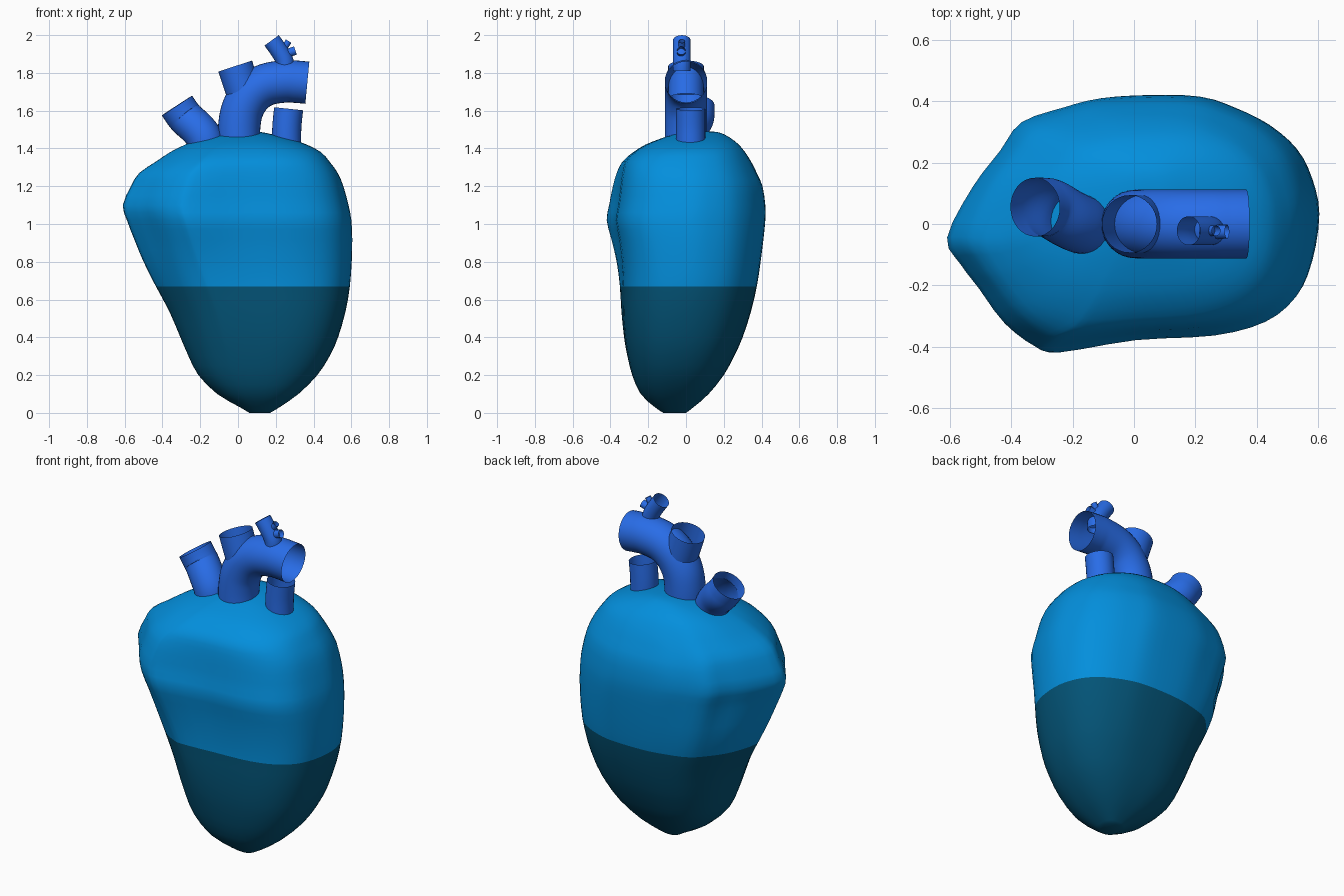
import bpy, bmesh, math
from mathutils import Vector

if "Cube" in bpy.data.objects:
    bpy.data.objects.remove(bpy.data.objects["Cube"])


def material(name, col):
    m = bpy.data.materials.new(name)
    m.diffuse_color = (*col, 1)
    m.use_nodes = True
    m.node_tree.nodes["Principled BSDF"].inputs["Base Color"].default_value = m.diffuse_color
    return m


UPPER = material("bright blue", (0.001, 0.275, 0.72))
LOWER = material("dark teal", (0.001, 0.088, 0.185))
VESSEL = material("royal blue", (0.022, 0.155, 0.82))


def spline(pts, steps, closed=False):
    """Catmull-Rom curve through points of any dimension."""
    n = len(pts)
    get = (lambda i: pts[i % n]) if closed else (lambda i: pts[max(0, min(n - 1, i))])
    out = []
    for i in range(n if closed else n - 1):
        a, b, c, d = (get(i + k) for k in (-1, 0, 1, 2))
        for s in range(steps):
            t = s / steps
            out.append([0.5 * (2 * q + (r - p) * t + (2 * p - 5 * q + 4 * r - w) * t * t
                               + (3 * q - p - 3 * r + w) * t ** 3)
                        for p, q, r, w in zip(a, b, c, d)])
    if not closed:
        out.append(list(pts[-1]))
    return out


def loft(name, rings, mats, caps=False, split=None):
    """Skin a list of rings; faces below the split height use the second material."""
    bm = bmesh.new()
    vs = [[bm.verts.new(p) for p in r] for r in rings]
    n = len(vs[0])
    for a, b in zip(vs, vs[1:]):
        for i in range(n):
            j = (i + 1) % n
            bm.faces.new((a[i], a[j], b[j], b[i]))
    if caps:
        bm.faces.new(vs[0][::-1])
        bm.faces.new(vs[-1])
    bmesh.ops.recalc_face_normals(bm, faces=bm.faces)
    for f in bm.faces:
        f.smooth = True
        if split is not None and f.calc_center_median().z < split:
            f.material_index = 1
    me = bpy.data.meshes.new(name)
    bm.to_mesh(me)
    bm.free()
    for m in mats:
        me.materials.append(m)
    ob = bpy.data.objects.new(name, me)
    bpy.context.collection.objects.link(ob)
    return ob


# Heart body: widest plan outline, blended to a rounder section low down
PLAN = [(.605, .03), (.58, .15), (.53, .25), (.44, .33), (.33, .385), (.22, .42),
        (.06, .425), (-.1, .415), (-.22, .385), (-.36, .335), (-.43, .24), (-.52, .12),
        (-.605, -.05), (-.56, -.14), (-.5, -.22), (-.42, -.33), (-.32, -.405),
        (-.25, -.42), (0, -.38), (.26, -.365), (.43, -.32), (.53, -.24), (.58, -.13)]
outline = spline(PLAN, 3, closed=True)

# z, x min, x max, y min, y max, share of the plan outline
ROWS = [(0, .06, .17, -.12, 0, 0), (.03, .01, .22, -.165, .04, 0),
        (.1, -.11, .32, -.24, .12, 0), (.2, -.21, .42, -.285, .20, .05),
        (.3, -.262, .485, -.31, .255, .15), (.4, -.305, .53, -.328, .30, .25),
        (.54, -.365, .57, -.342, .345, .4), (.67, -.435, .592, -.35, .375, .55),
        (.8, -.50, .602, -.367, .395, .7), (.92, -.55, .605, -.395, .41, .9),
        (1.02, -.588, .60, -.42, .42, 1), (1.1, -.61, .585, -.407, .42, 1),
        (1.2, -.567, .558, -.387, .405, .9), (1.27, -.523, .528, -.367, .375, .75),
        (1.33, -.435, .485, -.337, .345, .55), (1.38, -.36, .44, -.28, .313, .4),
        (1.42, -.28, .365, -.215, .28, .2), (1.45, -.20, .28, -.14, .243, .1),
        (1.473, -.11, .19, -.07, .205, 0), (1.487, -.03, .12, .01, .165, 0),
        (1.49, .02, .08, .06, .12, 0)]


def fit(values, lo, hi):
    """Stretch values to fill the range lo..hi."""
    a, b = min(values), max(values)
    return [lo + (v - a) / (b - a) * (hi - lo) for v in values]


rings = []
for z, x0, x1, y0, y1, w in spline(ROWS, 2):
    us, vs = [], []
    for px, py in outline:
        u, v = px / .607, py / .422
        a = math.atan2(v, u)
        c, s = math.cos(a), math.sin(a)
        k = (abs(c) ** 2.45 + abs(s) ** 2.45) ** (-1 / 2.45)
        us.append(c * k * (1 - w) + u * w)
        vs.append(s * k * (1 - w) + v * w)
    rings.append([(x, y, z) for x, y in zip(fit(us, x0, x1), fit(vs, y0, y1))])
loft("heart_body", rings, [UPPER, LOWER], caps=True, split=.67)


# Open vessels swept along curved paths
def vessel(name, r, path, sides=32):
    pts = [Vector(p) for p in spline(path, 5)]
    rings = []
    for i, p in enumerate(pts):
        t = (pts[min(i + 1, len(pts) - 1)] - pts[max(i - 1, 0)]).normalized()
        side = t.cross(Vector((0, 1, 0))).normalized()
        up = side.cross(t)
        rings.append([p + r * (math.cos(a) * side + math.sin(a) * up)
                      for a in (2 * math.pi * k / sides for k in range(sides))])
    loft(name, rings, [VESSEL])


vessel("main_arch", .112, [(.005, 0, 1.42), (.007, 0, 1.52), (.025, 0, 1.61), (.075, 0, 1.69),
                           (.15, 0, 1.738), (.25, 0, 1.755), (.31, 0, 1.753), (.367, 0, 1.748)])
vessel("upper_branch", .094, [(.045, 0, 1.66), (.015, 0, 1.745), (-.015, 0, 1.836)])
vessel("left_vessel", .096, [(-.16, 0, 1.38), (-.175, 0, 1.45), (-.215, .018, 1.505),
                             (-.27, .05, 1.555), (-.297, .055, 1.588), (-.323, .055, 1.627)])
vessel("right_vessel", .077, [(.258, .025, 1.36), (.258, .025, 1.5), (.268, .025, 1.61)])
vessel("small_branch", .047, [(.25, -.022, 1.81), (.248, -.022, 1.86), (.222, -.022, 1.91),
                              (.178, -.022, 1.972)], 24)
vessel("twig_lower", .023, [(.22, -.022, 1.89), (.265, -.025, 1.905), (.304, -.025, 1.918)], 16)
vessel("twig_upper", .017, [(.225, -.022, 1.91), (.25, -.022, 1.94), (.268, -.022, 1.968)], 16)
